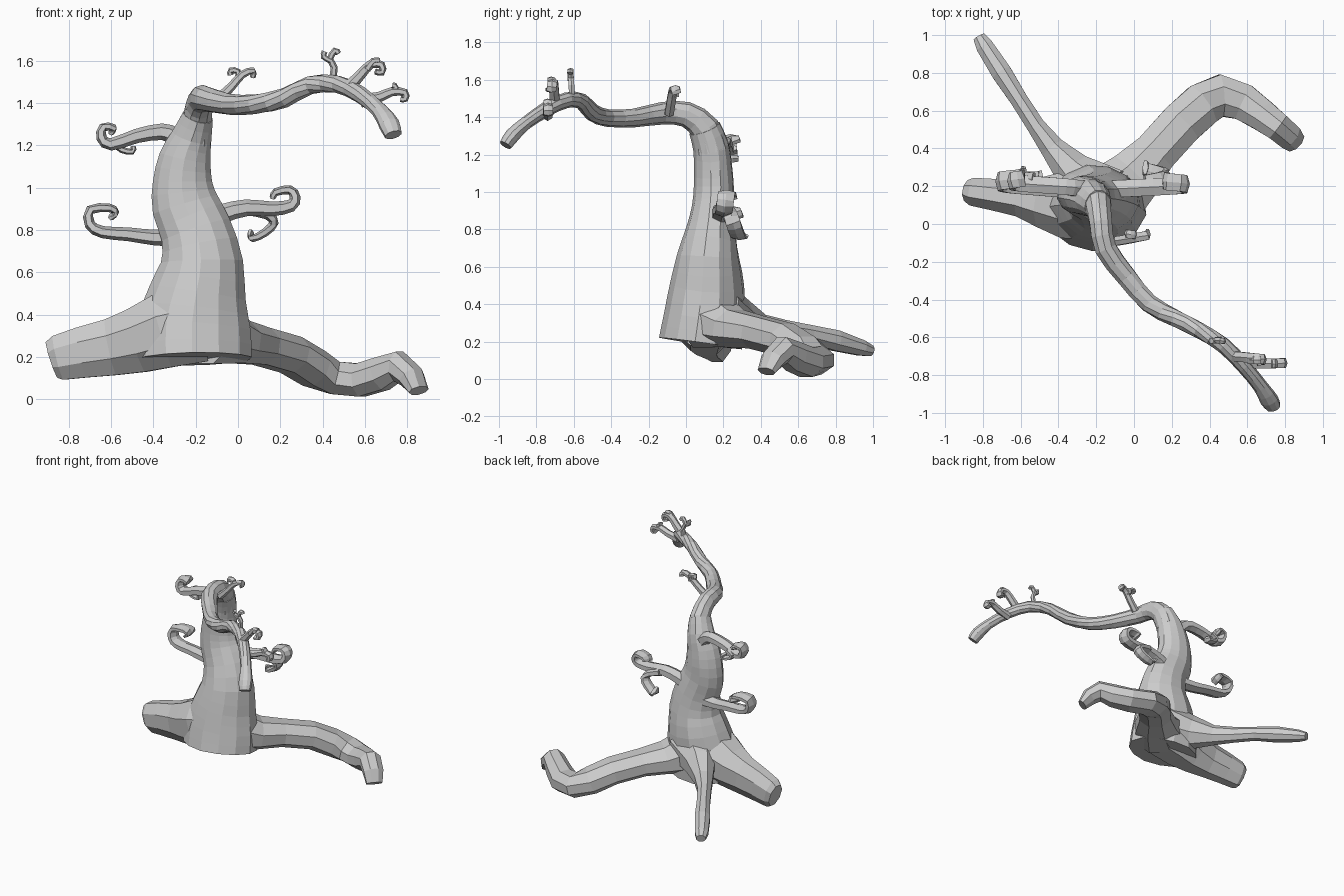
import bpy, bmesh, math
from mathutils import Vector

bark = bpy.data.materials.new("grey bark")
bark.diffuse_color = (0.6, 0.6, 0.6, 1)


def catmull(rows, steps):
    """Smoothly resample rows of numbers."""
    if steps < 2:
        return [list(r) for r in rows]
    out = []
    for i in range(len(rows) - 1):
        a, b, c, d = (rows[max(i - 1, 0)], rows[i], rows[i + 1], rows[min(i + 2, len(rows) - 1)])
        for s in range(steps):
            t = s / steps
            out.append([0.5 * (2 * q + (r - p) * t + (2 * p - 5 * q + 4 * r - u) * t * t
                               + (3 * q - p - 3 * r + u) * t ** 3)
                        for p, q, r, u in zip(a, b, c, d)])
    out.append(list(rows[-1]))
    return out


def tube(name, rows, sides, ref=None, steps=1, turn=0.5, ribs=0.0):
    """Rows are x, y, z, half width along ref, half height across it."""
    rows = catmull(rows, steps)
    pts = [Vector(r[:3]) for r in rows]
    bm = bmesh.new()
    rings = []
    for i, r in enumerate(rows):
        t = (pts[min(i + 1, len(pts) - 1)] - pts[max(i - 1, 0)]).normalized()
        side = Vector(ref) if ref else t.cross(Vector((0, 0, 1)))
        side = (side - t * side.dot(t)).normalized()
        up = side.cross(t)
        ring = []
        for k in range(sides):
            a = 2 * math.pi * (k + turn) / sides
            f = 1 + (ribs if k % 3 == 0 else 0)
            ring.append(bm.verts.new(pts[i] + side * (math.cos(a) * r[3] * f)
                                     + up * (math.sin(a) * r[4] * f)))
        rings.append(ring)
    for p, q in zip(rings, rings[1:]):
        for k in range(sides):
            j = (k + 1) % sides
            bm.faces.new((p[k], p[j], q[j], q[k]))
    bm.faces.new(rings[0][::-1])
    bm.faces.new(rings[-1])
    bmesh.ops.recalc_face_normals(bm, faces=bm.faces)
    me = bpy.data.meshes.new(name)
    bm.to_mesh(me)
    bm.free()
    me.materials.append(bark)
    ob = bpy.data.objects.new(name, me)
    bpy.context.collection.objects.link(ob)
    return ob


def twig(name, path, y0, y1, depth, thick0, thick1):
    """Flat ribbon twig curling in the x-z plane, tapering to its tip."""
    n = len(path) - 1
    rows = []
    for i, (x, z) in enumerate(path):
        f = i / n
        g = f ** 0.6
        rows.append((x, y0 + (y1 - y0) * f, z, depth * 1.25,
                     (thick0 + (thick1 - thick0) * g) * 1.3))
    return tube(name, rows, 6, (0, 1, 0), 2, 0.5)


# trunk
tube("trunk", [
    (-0.21, 0.08, 0.19, 0.27, 0.22),
    (-0.21, 0.10, 0.34, 0.265, 0.21),
    (-0.19, 0.115, 0.50, 0.225, 0.195),
    (-0.17, 0.12, 0.65, 0.19, 0.165),
    (-0.20, 0.135, 0.80, 0.165, 0.13),
    (-0.25, 0.145, 0.92, 0.155, 0.11),
    (-0.262, 0.15, 1.03, 0.137, 0.105),
    (-0.25, 0.145, 1.14, 0.12, 0.10),
    (-0.22, 0.135, 1.24, 0.095, 0.095),
    (-0.19, 0.10, 1.34, 0.072, 0.085)], 13, (1, 0, 0), 2, 0.3, 0.03)

# long upper branch drooping at the end
tube("main_branch", [
    (-0.21, 0.14, 1.22, 0.085, 0.09),
    (-0.19, 0.10, 1.34, 0.07, 0.08),
    (-0.175, 0.0, 1.415, 0.062, 0.068),
    (-0.15, -0.13, 1.42, 0.06, 0.06),
    (-0.04, -0.28, 1.395, 0.055, 0.05),
    (0.08, -0.42, 1.395, 0.05, 0.047),
    (0.22, -0.50, 1.425, 0.046, 0.047),
    (0.34, -0.56, 1.485, 0.043, 0.043),
    (0.47, -0.64, 1.49, 0.042, 0.042),
    (0.58, -0.75, 1.44, 0.04, 0.04),
    (0.67, -0.86, 1.365, 0.04, 0.035),
    (0.715, -0.93, 1.30, 0.05, 0.04),
    (0.735, -0.965, 1.25, 0.042, 0.034)], 10, (1, 0, 0), 2)

# three roots
tube("left_root", [
    (-0.18, 0.10, 0.36, 0.20, 0.20),
    (-0.36, 0.10, 0.32, 0.19, 0.19),
    (-0.48, 0.115, 0.275, 0.145, 0.165),
    (-0.60, 0.135, 0.245, 0.105, 0.145),
    (-0.74, 0.155, 0.22, 0.09, 0.13),
    (-0.85, 0.17, 0.195, 0.08, 0.115),
    (-0.88, 0.175, 0.185, 0.06, 0.095)], 8, steps=1)
tube("back_root", [
    (-0.18, 0.14, 0.36, 0.20, 0.18),
    (-0.32, 0.28, 0.31, 0.11, 0.13),
    (-0.43, 0.40, 0.275, 0.07, 0.075),
    (-0.52, 0.52, 0.26, 0.052, 0.06),
    (-0.61, 0.66, 0.24, 0.05, 0.052),
    (-0.70, 0.80, 0.205, 0.058, 0.06),
    (-0.79, 0.94, 0.165, 0.05, 0.045),
    (-0.82, 0.99, 0.15, 0.035, 0.03)], 8)
tube("right_root", [
    (-0.14, 0.12, 0.32, 0.20, 0.17),
    (0.0, 0.25, 0.27, 0.16, 0.11),
    (0.11, 0.375, 0.25, 0.125, 0.095),
    (0.25, 0.53, 0.21, 0.125, 0.095),
    (0.36, 0.63, 0.145, 0.125, 0.095),
    (0.46, 0.68, 0.10, 0.12, 0.085),
    (0.58, 0.645, 0.09, 0.105, 0.085),
    (0.68, 0.575, 0.12, 0.09, 0.085),
    (0.76, 0.515, 0.155, 0.08, 0.075),
    (0.82, 0.465, 0.105, 0.075, 0.06),
    (0.855, 0.43, 0.04, 0.06, 0.035)], 8)

# lower left twig
twig("lower_left_twig", [(-0.28, 0.765), (-0.40, 0.765), (-0.52, 0.78), (-0.64, 0.79),
     (-0.70, 0.825), (-0.70, 0.895), (-0.61, 0.905), (-0.58, 0.885), (-0.60, 0.86)],
     0.18, 0.26, 0.045, 0.035, 0.012)

# upper left twig and its fork
twig("upper_left_twig", [(-0.24, 1.18), (-0.30, 1.24), (-0.36, 1.265), (-0.48, 1.245),
     (-0.60, 1.205), (-0.645, 1.235), (-0.64, 1.285), (-0.59, 1.285), (-0.60, 1.26)],
     0.18, 0.25, 0.04, 0.045, 0.011)
twig("upper_left_fork", [(-0.53, 1.235), (-0.57, 1.205), (-0.55, 1.18), (-0.50, 1.17),
     (-0.495, 1.195)], 0.24, 0.25, 0.03, 0.016, 0.01)

# right twig and its fork
twig("right_twig", [(-0.18, 0.82), (-0.08, 0.875), (0.04, 0.905), (0.16, 0.90), (0.25, 0.915),
     (0.27, 0.955), (0.245, 0.99), (0.18, 0.98), (0.165, 0.955)],
     0.18, 0.23, 0.042, 0.045, 0.012)
twig("right_fork", [(0.06, 0.90), (0.14, 0.875), (0.17, 0.835), (0.13, 0.79), (0.07, 0.76),
     (0.06, 0.785)], 0.22, 0.30, 0.036, 0.025, 0.012)

# small twigs along the main branch: path, y, half depth, half thickness
small = {
    "inner_twig": ([(-0.09, 1.42), (-0.03, 1.48), (0.02, 1.535), (0.07, 1.555), (0.07, 1.525)],
                   -0.09, -0.05, 0.022, 0.02),
    "inner_twig_fork": ([(0.0, 1.51), (0.0, 1.55), (-0.035, 1.555), (-0.035, 1.535)],
                        -0.06, -0.05, 0.02, 0.012),
    "middle_twig": ([(0.445, 1.50), (0.455, 1.57), (0.435, 1.61), (0.46, 1.65), (0.475, 1.635)],
                    -0.61, -0.62, 0.014, 0.014),
    "middle_twig_fork": ([(0.44, 1.60), (0.405, 1.62), (0.41, 1.645)],
                         -0.62, -0.62, 0.012, 0.01),
    "outer_twig": ([(0.52, 1.47), (0.58, 1.535), (0.63, 1.585), (0.68, 1.58), (0.68, 1.545),
                    (0.65, 1.55)], -0.70, -0.725, 0.024, 0.024),
    "outer_twig_fork": ([(0.61, 1.56), (0.64, 1.60), (0.67, 1.60)], -0.72, -0.72, 0.02, 0.014),
    "end_twig": ([(0.58, 1.41), (0.67, 1.43), (0.73, 1.455), (0.79, 1.45), (0.79, 1.42),
                  (0.77, 1.42)], -0.74, -0.735, 0.024, 0.024),
    "end_twig_fork": ([(0.71, 1.44), (0.75, 1.475), (0.73, 1.485)], -0.74, -0.74, 0.02, 0.012),
}
for name, (path, y0, y1, depth, thick) in small.items():
    twig(name, path, y0, y1, depth, thick, 0.011)
